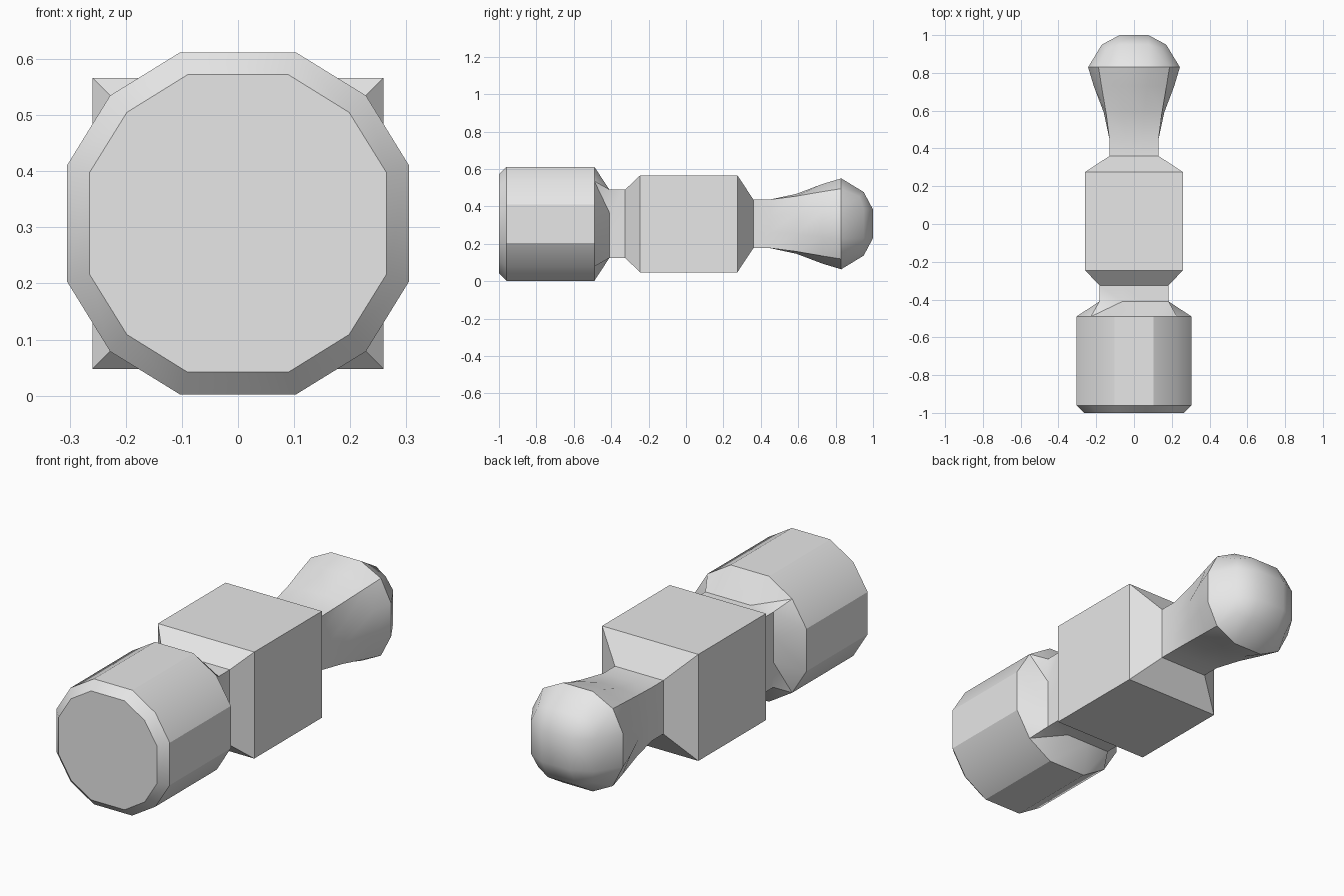
import bpy
import bmesh
import math

CENTRE_Z = 0.307

cube = bpy.data.objects.get("Cube")
if cube:
    bpy.data.objects.remove(cube, do_unlink=True)

grey = bpy.data.materials.new("light_grey")
grey.use_nodes = True
grey.diffuse_color = (0.8, 0.8, 0.8, 1)
grey.node_tree.nodes["Principled BSDF"].inputs["Base Color"].default_value = (0.8, 0.8, 0.8, 1)


def turned(points):
    """Repeat one side's (x, z) points around all four sides."""
    result = []
    for _ in range(4):
        result += points
        points = [(-z, x) for x, z in points]
    return result


def add_ring(bm, y, half, corner, third, corner_y=None):
    """Twelve-point section: a square with three edges per side, rounded by its corner."""
    ring = turned([(corner, corner), (third, half), (-third, half)])
    return [bm.verts.new((x, corner_y if corner_y and i % 3 == 0 else y, z + CENTRE_Z))
            for i, (x, z) in enumerate(ring)]


def square(y, half):
    return (y, half, half, half / 3)


def bridge(bm, a, b, diagonal):
    for i in range(len(a)):
        j = (i + 1) % len(a)
        if diagonal:
            bm.faces.new((a[i], b[i], a[j]))
            bm.faces.new((b[i], b[j], a[j]))
        else:
            bm.faces.new((a[i], b[i], b[j], a[j]))


def domed_cap(bm, r, y, size):
    """Close the back end with a three by three patch."""
    p = [bm.verts.new((x, y, z + CENTRE_Z)) for x, z in turned([(size, size)])]
    for k in range(4):
        c = 3 * k
        bm.faces.new((p[k], r[c + 1], r[c], r[c - 1]))
        bm.faces.new((p[k], p[(k + 1) % 4], r[c + 2], r[c + 1]))
    bm.faces.new(p[::-1])


def loft(name, sections, front_cap=False, dome=None, split=None):
    bm = bmesh.new()
    rings = [add_ring(bm, *s) for s in sections]
    for i in range(len(rings) - 1):
        bridge(bm, rings[i], rings[i + 1], i == split)
    if front_cap:
        bm.faces.new(rings[0])
    if dome:
        domed_cap(bm, rings[-1], *dome)
    mesh = bpy.data.meshes.new(name)
    bm.to_mesh(mesh)
    bm.free()
    mesh.materials.append(grey)
    obj = bpy.data.objects.new(name, mesh)
    bpy.context.collection.objects.link(obj)
    bpy.ops.object.select_all(action="DESELECT")
    obj.select_set(True)
    bpy.context.view_layer.objects.active = obj
    bpy.ops.object.shade_smooth_by_angle(angle=math.radians(30))


# Bevelled barrel with its square neck
loft("barrel_and_neck", [
    (-1.0, 0.265, 0.198, 0.09),
    (-0.96, 0.305, 0.228, 0.103),
    (-0.49, 0.305, 0.228, 0.103),
    square(-0.41, 0.183),
    square(-0.325, 0.183),
], front_cap=True, split=2)

# Square block with sloped ends
loft("centre_block", [
    square(-0.325, 0.183),
    square(-0.245, 0.259),
    square(0.275, 0.259),
    square(0.36, 0.13),
])

# Square stem flaring into a rounded knob
loft("stem_and_knob", [
    square(0.36, 0.13),
    square(0.45, 0.13),
    (0.59, 0.16, 0.148, 0.055),
    (0.73, 0.213, 0.172, 0.07),
    (0.83, 0.243, 0.188, 0.08),
    (0.95, 0.17, 0.146, 0.078, 0.928),
], dome=(1.0, 0.076))
